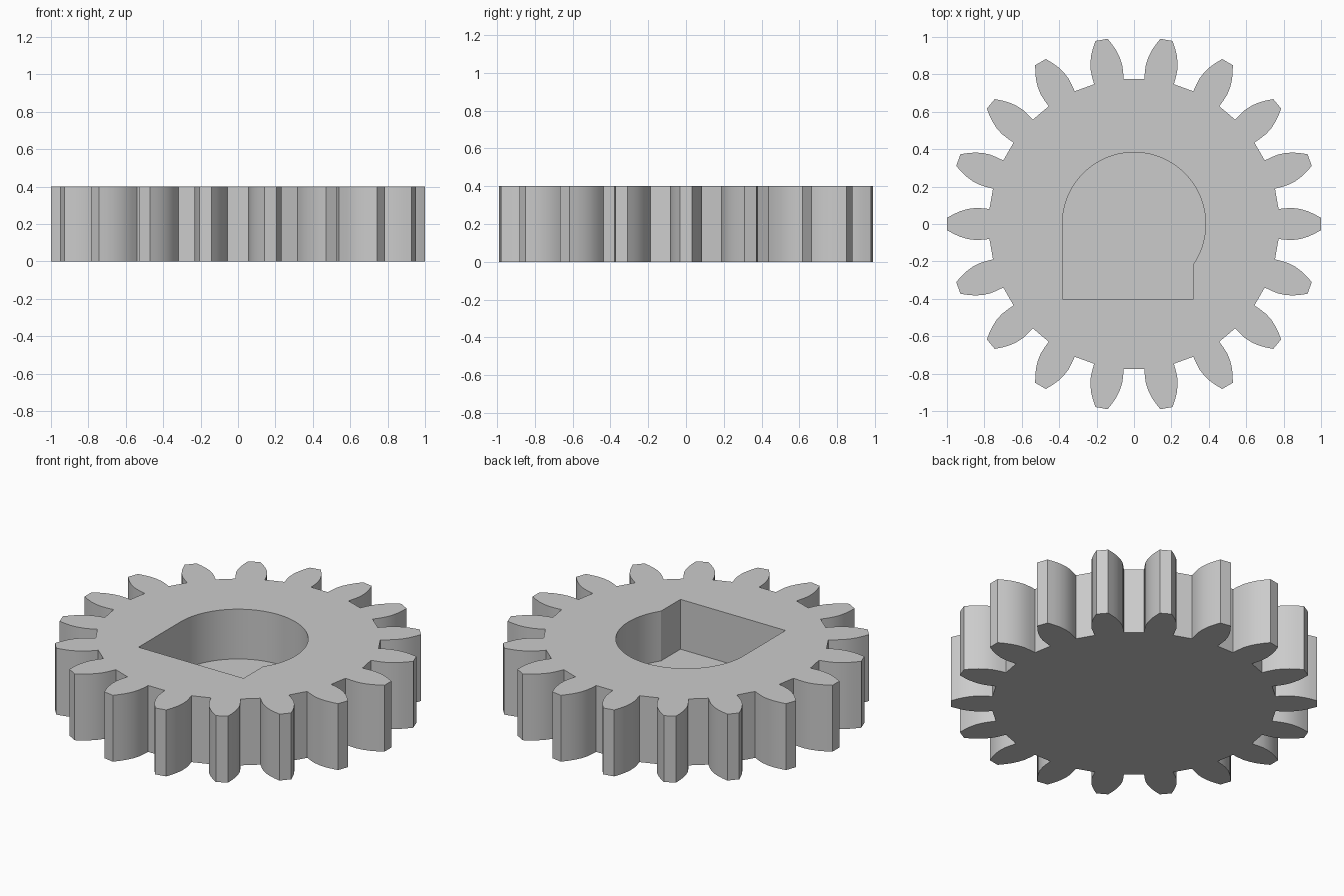
import bpy, bmesh, math
from mathutils import Matrix, Vector

if "Cube" in bpy.data.objects:
    bpy.data.objects.remove(bpy.data.objects["Cube"])

TEETH = 18
HEIGHT = 0.4
FLOOR = 0.1        # floor of the blind bore
BORE_R = 0.383

# half tooth flank: (radial distance, half width), root to tip
flank = [(0.773, 0.080), (0.81, 0.084), (0.85, 0.0855), (0.89, 0.080),
         (0.93, 0.068), (0.965, 0.052), (0.9995, 0.033)]
tooth = [Vector((r, -w)) for r, w in flank] + [Vector((r, w)) for r, w in reversed(flank)]

# gear outline: one tooth repeated around the centre
outline = []
for i in range(TEETH):
    turn = Matrix.Rotation(math.tau * i / TEETH, 2)
    outline += [turn @ p for p in tooth]

# bore outline: round with a squared-off lower side
right = 0.317
start = -math.acos(right / BORE_R)
steps = 56
bore = [Vector((BORE_R * math.cos(a), BORE_R * math.sin(a)))
        for a in (start + (math.pi - start) * i / steps for i in range(steps + 1))]
bore += [Vector((-BORE_R, -0.4)), Vector((right, -0.4))]

bm = bmesh.new()


def ring(points, z):
    return [bm.verts.new((p.x, p.y, z)) for p in points]


def wall(low, high):
    n = len(low)
    for i in range(n):
        j = (i + 1) % n
        bm.faces.new((low[i], low[j], high[j], high[i]))


outer_low, outer_top = ring(outline, 0), ring(outline, HEIGHT)
bore_low, bore_top = ring(bore, FLOOR), ring(bore, HEIGHT)

wall(outer_low, outer_top)                  # toothed rim
wall(bore_top, bore_low)                    # bore wall
bm.faces.new(list(reversed(outer_low)))     # underside
bm.faces.new(bore_low)                      # bore floor

# top face with the bore opening left out
rim = [bm.edges.get((loop[i - 1], loop[i]))
       for loop in (outer_top, bore_top) for i in range(len(loop))]
bmesh.ops.triangle_fill(bm, edges=rim, use_beauty=True, use_dissolve=False, normal=(0, 0, 1))
bmesh.ops.recalc_face_normals(bm, faces=bm.faces)

mesh = bpy.data.meshes.new("gear")
bm.to_mesh(mesh)
bm.free()
gear = bpy.data.objects.new("gear", mesh)
bpy.context.collection.objects.link(gear)

grey = bpy.data.materials.new("light grey")
grey.diffuse_color = (0.6, 0.6, 0.6, 1)
grey.use_nodes = True
grey.node_tree.nodes["Principled BSDF"].inputs["Base Color"].default_value = grey.diffuse_color
mesh.materials.append(grey)

# smooth flanks and bore, sharp corners
bpy.context.view_layer.objects.active = gear
gear.select_set(True)
bpy.ops.object.shade_smooth_by_angle(angle=math.radians(25))
